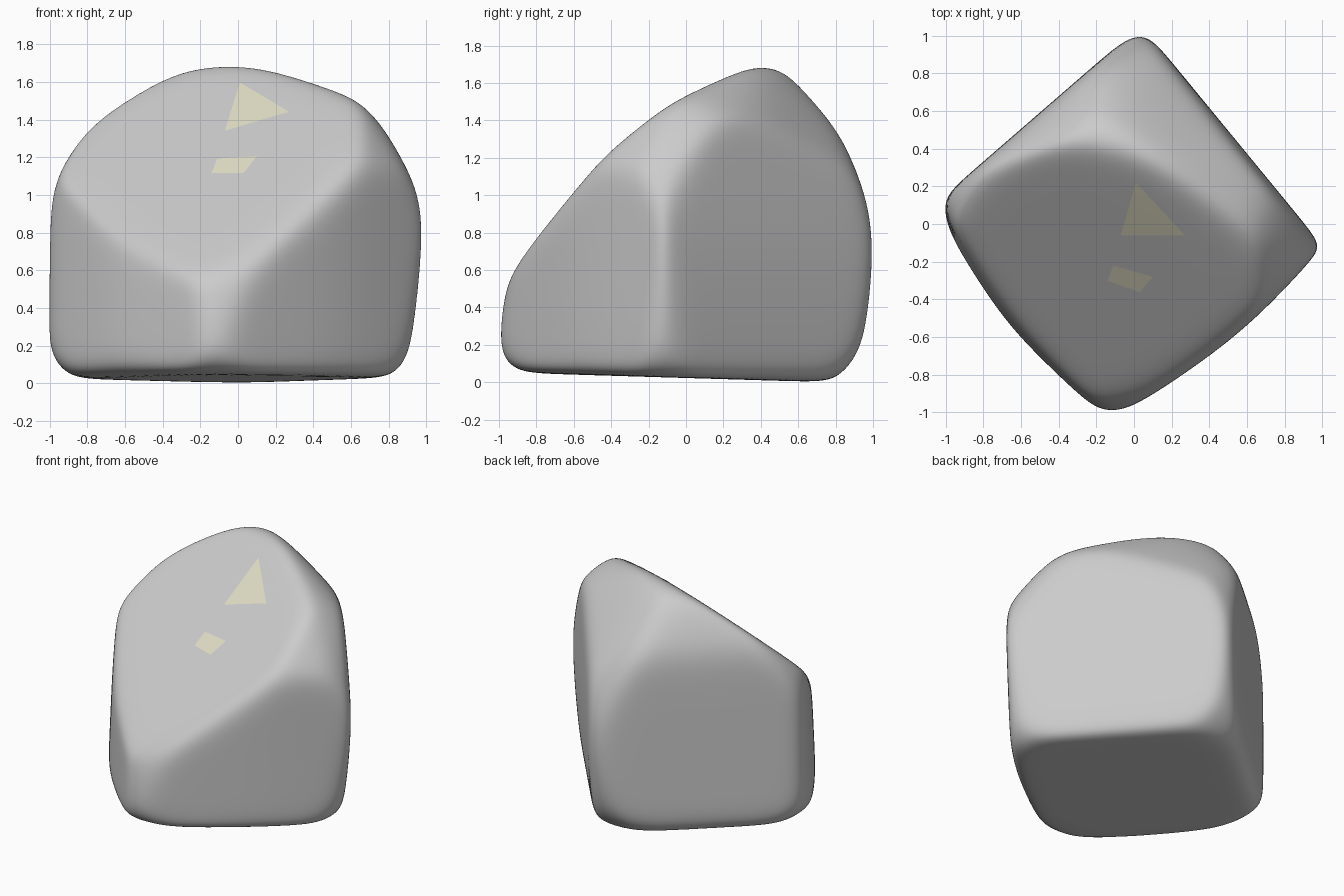
import bpy, bmesh
from mathutils import Vector

cube = bpy.data.objects.get("Cube")
if cube:
    bpy.data.objects.remove(cube, do_unlink=True)

CORE = Vector((0, 0, 0.75))
SHARPNESS = 28
SOFTENING = 1.02   # makes up for what the blending takes off the worn edges

# Flat faces of the boulder: outward direction, distance from the core
FACETS = [
    ((-0.30, -0.84, 1.00), 0.492),     # sloping top
    ((-0.85, -0.53, 0.04), 0.842),     # front left side, outer half
    ((-0.685, -0.73, 0.04), 0.84),     # front left side, inner half
    ((0.58, -0.816, -0.04), 0.81),     # front right side, inner half
    ((0.726, -0.688, -0.02), 0.815),   # front right side, outer half
    ((0.77, 0.633, 0.05), 0.712),      # back right side
    ((0.77, 0.633, -0.10), 0.722),     # back right side, tucked in below
    ((-0.655, 0.755, 0), 0.775),       # back left side
    ((0, -0.03, -1), 0.727),           # underside
]

# Worn edges and corners between them
WORN = [
    # left shoulder, over the crown, to the right shoulder
    ((-1, 0, 0), 0.995), ((-0.9, 0, 0.44), 1.01), ((-0.8, 0, 0.6), 1.01),
    ((-0.54, 0, 0.84), 0.98), ((-0.18, 0, 0.98), 0.95),
    ((0.35, 0, 0.94), 0.94), ((0.79, 0, 0.61), 0.977),
    ((0.92, 0, 0.386), 0.975), ((0.985, 0, -0.17), 0.995),
    # front corner, up the brow
    ((0, -1, 0), 1.0), ((0, -0.97, 0.24), 0.87), ((0, -0.85, 0.53), 0.718),
    ((0, -0.77, 0.64), 0.67), ((0, -0.61, 0.795), 0.665), ((0, -0.43, 0.9), 0.717),
    # crown and down the back corner
    ((0, 0, 1), 0.95), ((0, 0.745, 0.667), 1.015), ((0, 0.945, 0.33), 0.975),
    ((0, 1, 0), 1.005), ((0, 0.975, -0.22), 1.03),
    # slopes above the front left and front right sides
    ((-0.553, -0.709, 0.436), 0.73),
    ((0.256, -0.854, 0.457), 0.758), ((0.6, -0.5, 0.62), 0.895),
    # slopes above the back right and back left sides
    ((0.5, 0.35, 0.79), 0.94), ((0.32, 0.652, 0.688), 0.945),
    ((0.45, 0.676, 0.586), 0.88),
    ((-0.45, 0.55, 0.7), 1.05), ((-0.58, 0.68, 0.45), 0.935),
]

# Rounding where the sides and corners meet the underside
FOOT = [
    ((-0.7, 0, -0.7), 1.125), ((0.7, 0, -0.7), 1.075),
    ((0, -0.7, -0.7), 1.12), ((0, 0.7, -0.7), 1.075),
    ((-0.54, -0.45, -0.7), 1.06), ((0.54, 0.45, -0.7), 0.95),
    ((0.46, -0.53, -0.7), 1.03), ((-0.46, 0.53, -0.7), 1.01),
]

PLANES = [(Vector(n).normalized(), d) for n, d in FACETS]
PLANES += [(Vector(n).normalized(), d * SOFTENING) for n, d in WORN + FOOT]


def on_rock(direction, lift=1.0):
    """Point on the softly rounded block in a direction from the core."""
    d = direction.normalized()
    total = sum((max(0, d.dot(n)) / h) ** SHARPNESS for n, h in PLANES)
    return CORE + d * lift * total ** (-1 / SHARPNESS)


def material(name, colour):
    m = bpy.data.materials.new(name)
    m.use_nodes = True
    m.diffuse_color = (*colour, 1)
    m.node_tree.nodes["Principled BSDF"].inputs["Base Color"].default_value = (*colour, 1)
    return m


def finish(bm, name, mat):
    mesh = bpy.data.meshes.new(name)
    bm.to_mesh(mesh)
    bm.free()
    mesh.materials.append(mat)
    for p in mesh.polygons:
        p.use_smooth = True
    obj = bpy.data.objects.new(name, mesh)
    bpy.context.collection.objects.link(obj)


grey = material("stone grey", (0.6, 0.6, 0.6))
cream = material("pale cream", (0.75, 0.73, 0.56))

# Boulder body
body = bmesh.new()
bmesh.ops.create_icosphere(body, subdivisions=7, radius=1)
for v in body.verts:
    v.co = on_rock(v.co)
finish(body, "boulder", grey)


# Pale chips lying on the sloping top
def chip(name, outline):
    bm = bmesh.new()
    bm.faces.new([bm.verts.new((x, y, 1.41 + 0.3 * x + 0.84 * y)) for x, y in outline])
    bmesh.ops.subdivide_edges(bm, edges=bm.edges[:], cuts=6, use_grid_fill=True)
    bmesh.ops.triangulate(bm, faces=bm.faces[:])
    for v in bm.verts:
        v.co = on_rock(v.co - CORE, 1.005)
    bm.normal_update()
    if sum(f.normal.z for f in bm.faces) < 0:
        bmesh.ops.reverse_faces(bm, faces=bm.faces[:])
    finish(bm, name, cream)


chip("upper_chip", [(0.01, 0.22), (-0.07, -0.06), (0.27, -0.06)])
chip("lower_chip", [(-0.11, -0.22), (-0.14, -0.30), (0.03, -0.36), (0.10, -0.28)])
